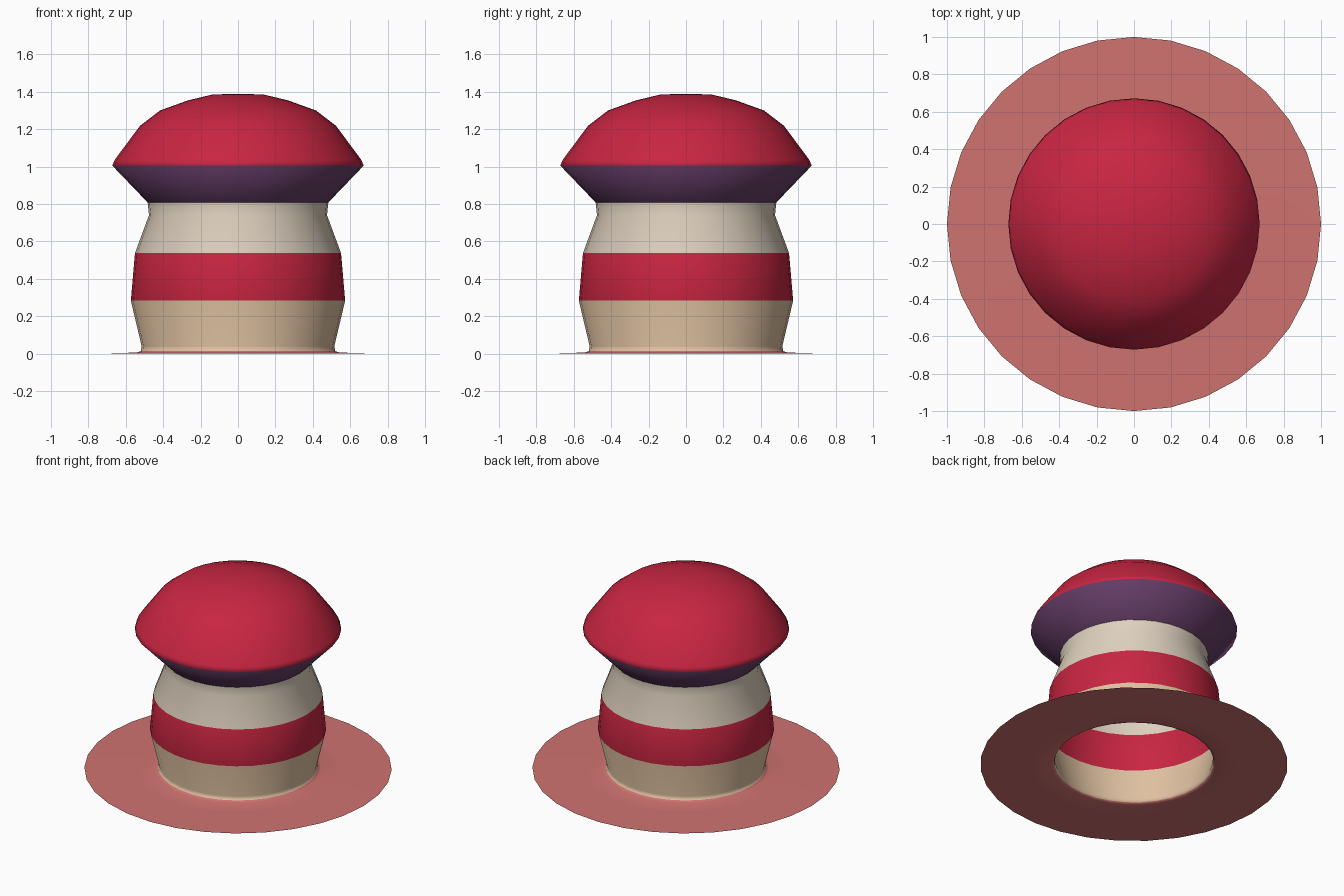
import bpy, bmesh, math

if "Cube" in bpy.data.objects:
    bpy.data.objects.remove(bpy.data.objects["Cube"])

SIDES = 32


def material(name, rgb):
    m = bpy.data.materials.new(name)
    lin = [(c / 255 / 12.92) if c < 10 else ((c / 255 + 0.055) / 1.055) ** 2.4 for c in rgb]
    m.diffuse_color = (*lin, 1)
    m.use_nodes = True
    m.node_tree.nodes["Principled BSDF"].inputs["Base Color"].default_value = m.diffuse_color
    return m


salmon = material("salmon", (207, 115, 112))
beige = material("beige", (222, 192, 160))
red = material("red", (200, 37, 65))
cream = material("cream", (222, 208, 190))
purple = material("purple", (100, 60, 102))


def lathe(name, profile, mats, bands):
    """Spin (radius, z) points about z; bands gives the material of each strip."""
    bm = bmesh.new()
    rings = []
    for r, z in profile:
        if r == 0:
            rings.append([bm.verts.new((0, 0, z))] * SIDES)
        else:
            rings.append([bm.verts.new((r * math.cos(2 * math.pi * i / SIDES),
                                        r * math.sin(2 * math.pi * i / SIDES), z))
                          for i in range(SIDES)])
    for a, b, mat in zip(rings, rings[1:], bands):
        for i in range(SIDES):
            j = (i + 1) % SIDES
            quad = [a[i], a[j], b[j], b[i]]
            f = bm.faces.new(list(dict.fromkeys(quad)))
            f.material_index = mat
            f.smooth = True
    me = bpy.data.meshes.new(name)
    bm.to_mesh(me)
    bm.free()
    for m in mats:
        me.materials.append(m)
    ob = bpy.data.objects.new(name, me)
    bpy.context.collection.objects.link(ob)
    return ob


# Flat ground skirt flowing into the open, striped stem
lathe("skirt_and_stem",
      [(1.0, 0), (0.67, 0.002), (0.54, 0.006), (0.52, 0.013), (0.515, 0.04),
       (0.573, 0.283), (0.551, 0.537), (0.476, 0.74), (0.483, 0.808)],
      [salmon, beige, red, cream],
      [0, 0, 0, 1, 1, 2, 3, 3])

# Mushroom cap: flared purple underside and red dome
lathe("cap",
      [(0.483, 0.808), (0.672, 1.005), (0.66, 1.035), (0.524, 1.218), (0.417, 1.30),
       (0.267, 1.354), (0.134, 1.386), (0, 1.388)],
      [purple, red],
      [0, 1, 1, 1, 1, 1, 1])
